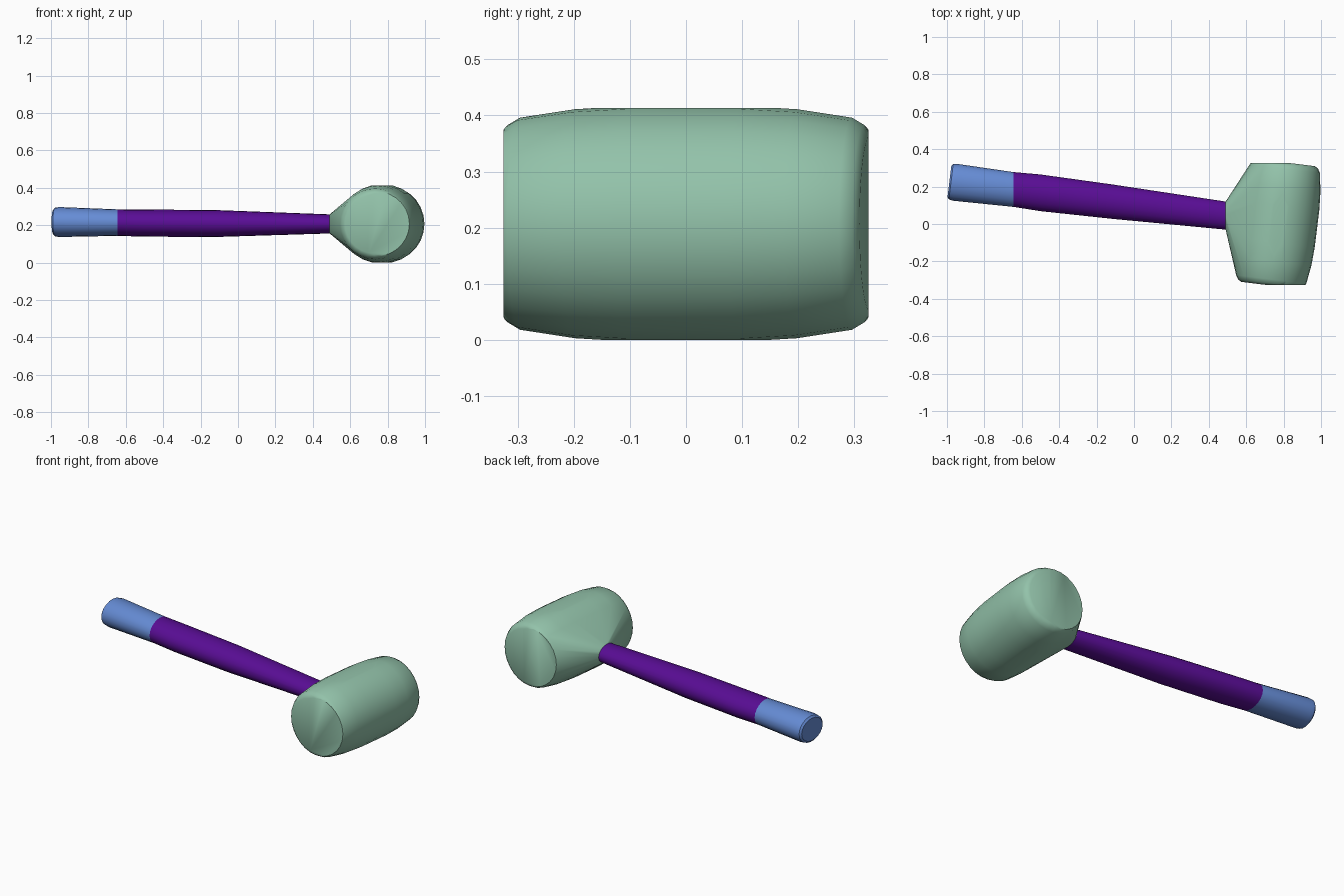
import bpy, bmesh
from math import sin, cos, pi, radians
from mathutils import Vector

if "Cube" in bpy.data.objects:
    bpy.data.objects.remove(bpy.data.objects["Cube"], do_unlink=True)

ALONG = Vector((0.9925, -0.122, 0))   # handle direction, towards the head
ACROSS = Vector((0.122, 0.9925, 0))   # head direction, square to the handle
UP = Vector((0, 0, 1))
Y = Vector((0, 1, 0))


def material(name, rgb):
    m = bpy.data.materials.new(name)
    m.use_nodes = True
    m.diffuse_color = (*rgb, 1)
    m.node_tree.nodes["Principled BSDF"].inputs["Base Color"].default_value = (*rgb, 1)
    return m


def ring(center, u, ru, v, rv, sides):
    """Points of an ellipse spanned by the directions u and v."""
    return [Vector(center) + u * ru * cos(2 * pi * i / sides) + v * rv * sin(2 * pi * i / sides)
            for i in range(sides)]


def hull(bm):
    """Replace the mesh by the convex hull of its vertices."""
    points = [v.co.copy() for v in bm.verts]
    bm.clear()
    for p in points:
        bm.verts.new(p)
    result = bmesh.ops.convex_hull(bm, input=bm.verts)
    loose = [g for g in set(result["geom_interior"] + result["geom_unused"])
             if isinstance(g, bmesh.types.BMVert)]
    bmesh.ops.delete(bm, geom=loose, context="VERTS")
    bmesh.ops.dissolve_limit(bm, angle_limit=radians(0.5), verts=bm.verts, edges=bm.edges)
    bmesh.ops.recalc_face_normals(bm, faces=bm.faces)


def hull_part(name, points, mat, clips=()):
    bm = bmesh.new()
    for p in points:
        bm.verts.new(p)
    hull(bm)
    for co, no in clips:
        bmesh.ops.bisect_plane(bm, geom=bm.verts[:] + bm.edges[:] + bm.faces[:],
                               plane_co=co, plane_no=no, clear_outer=True)
        hull(bm)
    mesh = bpy.data.meshes.new(name)
    bm.to_mesh(mesh)
    bm.free()
    mesh.materials.append(mat)
    ob = bpy.data.objects.new(name, mesh)
    bpy.context.collection.objects.link(ob)
    bpy.ops.object.select_all(action="DESELECT")
    ob.select_set(True)
    bpy.context.view_layer.objects.active = ob
    bpy.ops.object.shade_smooth_by_angle(angle=radians(35))


def section(x, ry, rz, z, side=Y):
    """Oval handle section centred on the sloping handle axis."""
    return ring((x, 0.045 + (0.49 - x) * 0.123, z), side, ry, UP, rz, 20)


green = material("sage green", (0.29, 0.54, 0.40))
purple = material("deep purple", (0.10, 0.004, 0.30))
blue = material("soft blue", (0.13, 0.26, 0.66))

# Handle: grip with a rounded butt, then the tapering shaft
joint = section(-0.645, 0.093, 0.071, 0.214)
neck = section(0.49, 0.075, 0.051, 0.207)
hull_part("grip", section(-0.987, 0.084, 0.066, 0.217, ACROSS)
          + section(-0.978, 0.095, 0.077, 0.217, ACROSS)
          + section(-0.955, 0.099, 0.080, 0.217, ACROSS) + joint, blue)
hull_part("shaft", joint + section(-0.5, 0.098, 0.072, 0.211)
          + section(-0.12, 0.092, 0.072, 0.209) + neck, purple)

# Head: barrel across the handle, drawn in to the neck, with trimmed outer faces
barrel = []
for t, r in ((0.331, 0.158), (0.320, 0.176), (0.298, 0.189), (0.2, 0.204), (0.1, 0.210)):
    for s in (-1, 1):
        barrel += ring(Vector((0.77, 0, 0.207)) + ACROSS * s * t, ALONG, r, UP, r, 28)
hull_part("head", barrel + neck, green,
          [((0, 0.325, 0), Y), ((0, -0.325, 0), -Y), ((0, 0, 0.413), UP), ((0, 0, 0), -UP)])
